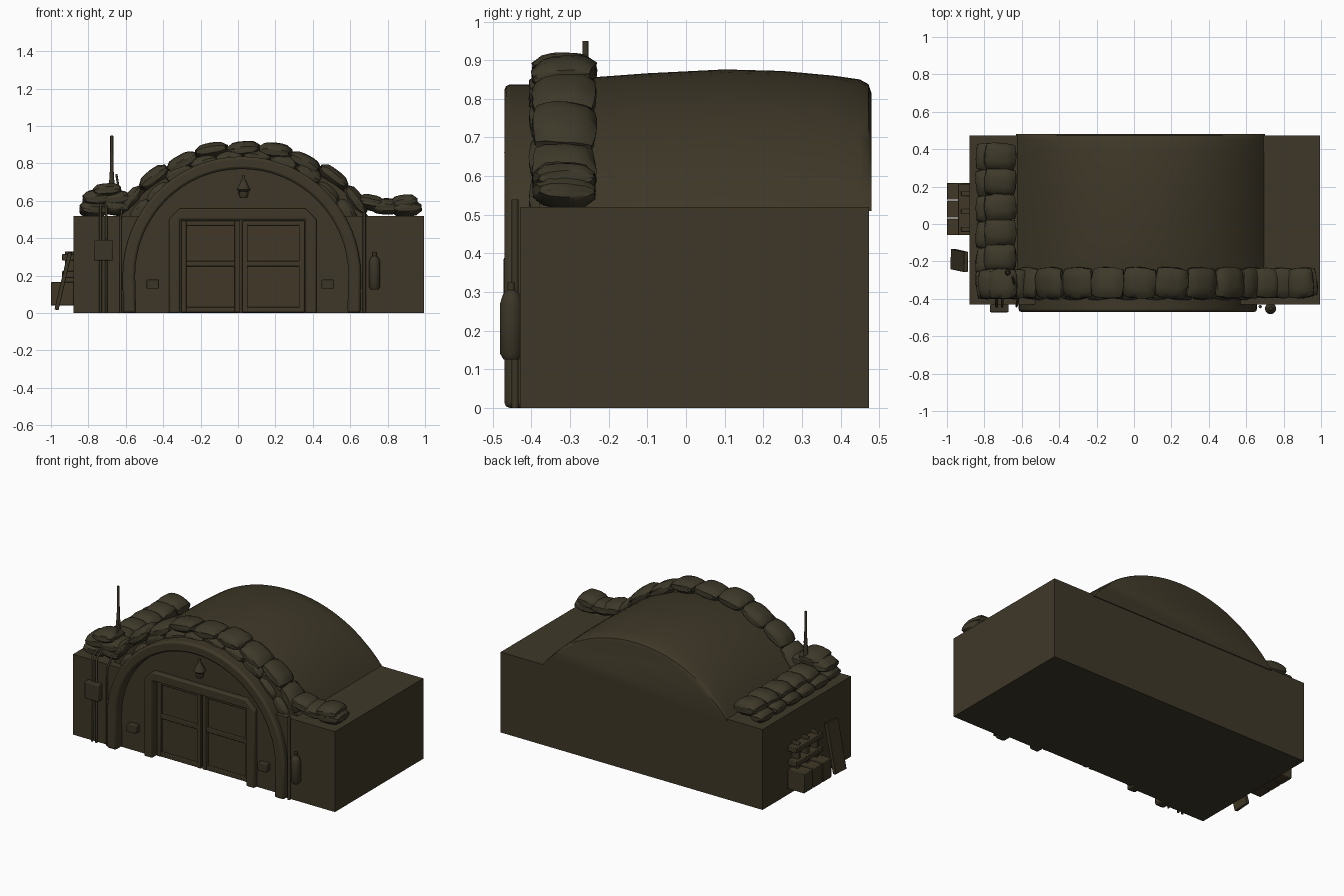
import bpy, bmesh, math, random
from mathutils import Matrix, Vector, Euler

random.seed(4)
if "Cube" in bpy.data.objects:
    bpy.data.objects.remove(bpy.data.objects["Cube"])


def material(name, rgb):
    m = bpy.data.materials.new(name)
    m.use_nodes = True
    m.diffuse_color = (*rgb, 1)
    m.node_tree.nodes["Principled BSDF"].inputs["Base Color"].default_value = (*rgb, 1)
    return m


EARTH = material("dark olive earth", (0.048, 0.039, 0.0205))
SAND = material("dull canvas", (0.047, 0.04, 0.022))
WOOD = material("dark brown wood", (0.05, 0.039, 0.02))
METAL = material("dull brown metal", (0.044, 0.036, 0.02))


def finish(name, bm, mat, bevel=0):
    bmesh.ops.recalc_face_normals(bm, faces=bm.faces)
    me = bpy.data.meshes.new(name)
    bm.to_mesh(me)
    bm.free()
    me.materials.append(mat)
    ob = bpy.data.objects.new(name, me)
    bpy.context.collection.objects.link(ob)
    if bevel:
        mod = ob.modifiers.new("soft edges", "BEVEL")
        mod.width, mod.segments, mod.limit_method = bevel, 2, "ANGLE"
    bpy.ops.object.select_all(action="DESELECT")
    ob.select_set(True)
    bpy.context.view_layer.objects.active = ob
    bpy.ops.object.shade_smooth_by_angle(angle=math.radians(40))


def box(name, x, y, z, mat, bevel=0.004, tilt=(0, 0, 0)):
    """Box from (min, max) ranges, optionally tilted about its middle."""
    bm = bmesh.new()
    mid = Vector([sum(r) / 2 for r in (x, y, z)])
    size = [r[1] - r[0] for r in (x, y, z)]
    turn = Euler(tilt).to_matrix().to_4x4()
    bmesh.ops.create_cube(bm, size=1, matrix=Matrix.Translation(mid) @ turn @ Matrix.Diagonal((*size, 1)))
    finish(name, bm, mat, bevel)


def skin(bm, loops):
    """Join closed loops of equal length and cap both ends."""
    n = len(loops[0])
    for a, b in zip(loops, loops[1:]):
        for i in range(n):
            bm.faces.new((a[i], a[(i + 1) % n], b[(i + 1) % n], b[i]))
    bm.faces.new(loops[0])
    bm.faces.new(loops[-1])


def prism(name, outline, y0, y1, mat, bevel=0):
    """Front outline in x, z pushed through from y0 to y1."""
    bm = bmesh.new()
    skin(bm, [[bm.verts.new((x, y, z)) for x, z in outline] for y in (y0, y1)])
    finish(name, bm, mat, bevel)


def turned(name, x, y, rings, mat, n=14):
    """Upright turned shape from (radius, height) rings."""
    bm = bmesh.new()
    skin(bm, [[bm.verts.new((x + r * math.cos(i * math.tau / n), y + r * math.sin(i * math.tau / n), z))
               for i in range(n)] for r, z in rings])
    finish(name, bm, mat)


def rod(name, points, radius, mat):
    """Round tube through a few points."""
    cu = bpy.data.curves.new(name, "CURVE")
    cu.dimensions = "3D"
    cu.bevel_depth, cu.bevel_resolution, cu.use_fill_caps = radius, 2, True
    sp = cu.splines.new("POLY")
    sp.points.add(len(points) - 1)
    for p, co in zip(sp.points, points):
        p.co = (*co, 1)
    cu.materials.append(mat)
    bpy.context.collection.objects.link(bpy.data.objects.new(name, cu))


def arc(cx, cz, r, a0, a1, n=32):
    steps = [math.radians(a0 + (a1 - a0) * i / n) for i in range(n + 1)]
    return [(cx + r * math.cos(a), cz + r * math.sin(a)) for a in steps]


def sandbags(name, bags):
    """Pillow shapes from (location, size, rotation)."""
    bm = bmesh.new()
    for loc, size, rot in bags:
        one = bmesh.new()
        bmesh.ops.create_cube(one, size=2)
        bmesh.ops.subdivide_edges(one, edges=one.edges[:], cuts=5, use_grid_fill=True)
        for v in one.verts:
            u, w, h = v.co
            fat = (1 - 0.6 * u ** 4) * (1 - 0.6 * w ** 4)
            v.co = (u * (1 - 0.1 * w * w), w * (1 - 0.12 * u * u), h * fat)
            v.co += Vector([random.uniform(-0.03, 0.03) for _ in range(3)])
        jitter = [a + random.uniform(-0.1, 0.1) for a in rot]
        one.transform(Matrix.Translation(loc) @ Euler(jitter).to_matrix().to_4x4()
                      @ Matrix.Diagonal((*[s / 2 for s in size], 1)))
        me = bpy.data.meshes.new("bag")
        one.to_mesh(me)
        one.free()
        bm.from_mesh(me)
        bpy.data.meshes.remove(me)
    finish(name, bm, SAND)


# Body: rear block, two front wings around the arch, and a set-back wall with the doorway open
box("main_block", (-0.88, 0.995), (-0.37, 0.474), (0, 0.52), EARTH, 0)
prism("right_front_wing", [(-0.88, 0), (-0.58, 0)] + arc(0.02, 0.2, 0.6, 180, 147.8, 8) + [(-0.88, 0.52)],
      -0.43, -0.37, EARTH)
prism("left_front_wing", [(0.995, 0), (0.62, 0)] + arc(0.02, 0.2, 0.6, 0, 32.2, 8) + [(0.995, 0.52)],
      -0.43, -0.37, EARTH)
prism("inner_wall", [(-0.6, 0), (-0.33, 0), (-0.33, 0.52), (0.38, 0.52), (0.38, 0),
                     (0.64, 0)] + arc(0.02, 0.2, 0.62, 0, 180), -0.405, -0.36, EARTH)

# Vaulted roof, slightly bulged along its length, with a rounded rear edge
bm = bmesh.new()
loops = []
for y, top in [(-0.38, 0.83), (-0.25, 0.855), (-0.1, 0.866), (0.1, 0.876), (0.25, 0.872),
               (0.38, 0.86), (0.45, 0.85), (0.472, 0.838), (0.48, 0.815)]:
    k = (top - 0.51) / 0.365
    loops.append([bm.verts.new((x, y, 0.51 + (z - 0.51) * k))
                  for x, z in arc(0.035, 0.085, 0.79, 32.5, 147.5, 28)])
skin(bm, loops)
finish("vaulted_roof", bm, EARTH)

# Arch band standing out from the wall
outer = [(0.655, 0)] + arc(0.02, 0.2, 0.637, 0, 180) + [(-0.615, 0)]
inner = [(-0.545, 0)] + arc(0.02, 0.2, 0.57, 180, 0) + [(0.585, 0)]
prism("arch_band", outer + inner, -0.47, -0.38, EARTH, 0.014)

# Doorway surround and double door
prism("door_surround", [(-0.37, 0), (-0.37, 0.5), (-0.31, 0.56), (0.36, 0.56), (0.42, 0.5), (0.42, 0),
                        (0.36, 0), (0.36, 0.5), (-0.31, 0.5), (-0.31, 0)], -0.435, -0.36, EARTH, 0.008)
for side, x0, x1 in (("right", -0.305, 0.012), ("left", 0.022, 0.355)):
    box(f"{side}_door_leaf", (x0, x1), (-0.378, -0.36), (0.004, 0.495), WOOD, 0)
    for part, a, b in (("outer", x0, x0 + 0.03), ("inner", x1 - 0.03, x1)):
        box(f"{side}_door_{part}_stile", (a, b), (-0.397, -0.37), (0.004, 0.495), WOOD)
    for part, z in (("bottom", 0.004), ("middle", 0.25), ("top", 0.468)):
        box(f"{side}_door_{part}_rail", (x0, x1), (-0.394, -0.37), (z, z + 0.027), WOOD)

# Small wall boxes beside the door, and the lamp over it
for side, x in (("right", -0.455), ("left", 0.48)):
    box(f"{side}_wall_box", (x - 0.033, x + 0.033), (-0.445, -0.4), (0.13, 0.178), METAL)
turned("door_lamp", 0.03, -0.435, [(0.018, 0.615), (0.026, 0.635), (0.026, 0.65), (0.037, 0.66),
                                   (0.02, 0.695), (0.008, 0.715), (0.008, 0.735)], METAL)

# Pipes, junction box and bottle on the front
for i, x in enumerate((-0.735, -0.705)):
    rod(f"conduit_{i + 1}", [(x, -0.442, 0), (x, -0.442, 0.54), (x, -0.38, 0.58)], 0.007, METAL)
rod("arch_cable", [(-0.628, -0.44, 0), (-0.628, -0.44, 0.5), (-0.62, -0.4, 0.56),
                   (-0.65, -0.28, 0.74)], 0.006, METAL)
rod("left_pipe", [(0.675, -0.442, 0), (0.675, -0.442, 0.54)], 0.009, METAL)
box("junction_box", (-0.77, -0.67), (-0.472, -0.43), (0.28, 0.39), METAL, 0.006)
turned("gas_bottle", 0.73, -0.452, [(0.02, 0.125), (0.03, 0.14), (0.03, 0.27), (0.022, 0.295),
                                    (0.01, 0.305), (0.01, 0.325)], METAL)

# Antenna
turned("antenna", -0.675, -0.26, [(0.02, 0.6), (0.014, 0.7), (0.009, 0.78), (0.008, 0.95)], METAL)

# Sandbags over the arch: one main course and a smaller one below it
bags = []
for i in range(9):
    a = math.radians(-49 + 98 * i / 8)
    r = 0.79 + 0.01 * (i % 2)
    bags.append(((0.03 + r * math.sin(a), -0.315, 0.085 + r * math.cos(a)), (0.175, 0.165, 0.085), (0, a, 0)))
for i in range(10):
    a = math.radians(-50 + 100 * i / 9)
    r = 0.745 - 0.03 * (abs(i - 4.5) > 3)
    bags.append(((0.03 + r * math.sin(a), -0.335, 0.085 + r * math.cos(a)), (0.15, 0.14, 0.09), (0, a, 0)))
sandbags("arch_sandbags", bags)

# Sandbags on the two flat shoulders
sandbags("left_sandbags", [((x, -0.315, z), (w, 0.16, 0.085), (0, t, 0))
                           for x, z, w, t in ((0.71, 0.59, 0.14, 0.25), (0.79, 0.57, 0.16, 0),
                                              (0.9, 0.56, 0.16, 0.05), (0.89, 0.59, 0.14, 0))])
bags = [((-0.715, -0.18 + 0.135 * i, 0.585), (0.145, 0.17, 0.1), (0, 0, math.pi / 2)) for i in range(5)]
bags += [((-0.8, -0.2 + 0.14 * i, 0.55), (0.14, 0.09, 0.07), (0, 0, math.pi / 2)) for i in range(5)]
bags += [((x, -0.32, z), (0.15, 0.16, 0.085), (0, t, 0))
         for x, z, t in ((-0.77, 0.56, 0), (-0.65, 0.565, 0), (-0.755, 0.615, -0.1), (-0.65, 0.61, -0.2),
                         (-0.7, 0.65, 0))]
sandbags("right_sandbags", bags)

# Crates, rack and a leaning board on the right side
for i, y in enumerate((-0.06, 0.035, 0.13)):
    box(f"crate_{i + 1}", (-1, -0.88), (y, y + 0.09), (0.04, 0.165), WOOD)
    box(f"rack_post_{i + 1}", (-0.925, -0.875), (y + 0.02, y + 0.045), (0.04, 0.33), WOOD)
for i, z in enumerate((0.19, 0.28)):
    box(f"rack_shelf_{i + 1}", (-0.94, -0.875), (-0.06, 0.215), (z, z + 0.035), WOOD)
box("leaning_board", (-0.945, -0.923), (-0.25, -0.14), (0.015, 0.33), WOOD, 0.003, (0.05, 0.23, 0))
